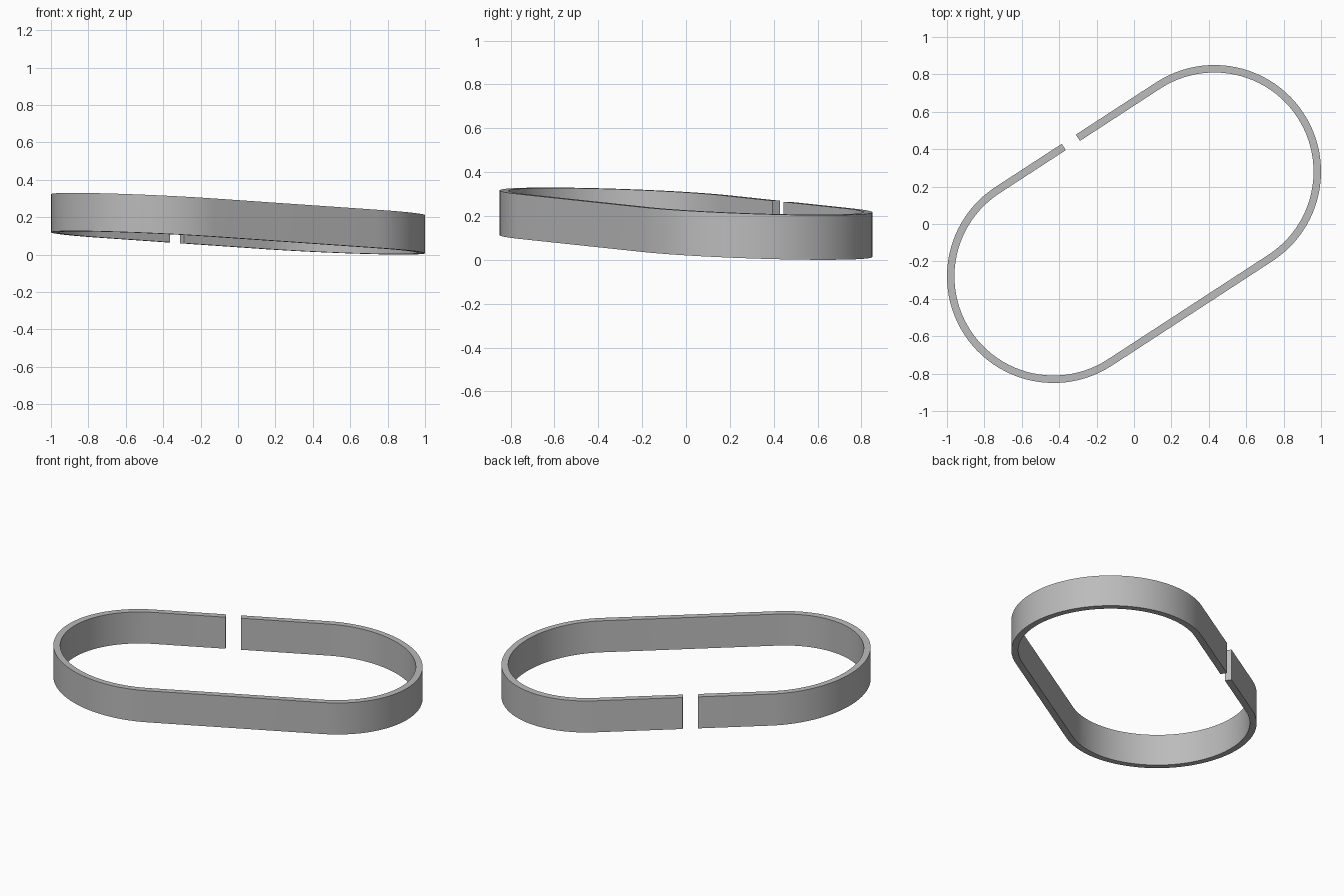
import bpy, bmesh, math
from mathutils import Vector

cube = bpy.data.objects.get("Cube")
if cube:
    bpy.data.objects.remove(cube, do_unlink=True)

RADIUS, WALL, HEIGHT = 0.57, 0.04, 0.204
CENTRE = Vector((0.43, 0.28))          # centre of the far rounded end
along = CENTRE.normalized()
outward = Vector((-along.y, along.x))  # towards the split straight side
HALF = CENTRE.length
GAP = (-0.09, 0.0)                     # split, measured along the straight side
STEPS = 48


def slope(p):
    """Height of the lower rim, which lies in a gently tilted plane."""
    return 0.063 - 0.046 * p.x - 0.0355 * p.y


# Centre path: (point, normal) pairs from one side of the split to the other
path = [(along * GAP[1], outward)]
for sign in (1, -1):
    for i in range(STEPS + 1):
        a = math.pi * i / STEPS
        n = (outward * math.cos(a) + along * math.sin(a)) * sign
        path.append((along * HALF * sign, n))
path.append((along * GAP[0], outward))

# Sweep a rectangular section along the path
bm = bmesh.new()
rings = []
for base, n in path:
    ring = []
    for r, h in ((RADIUS, 0), (RADIUS, HEIGHT),
                 (RADIUS - WALL, HEIGHT), (RADIUS - WALL, 0)):
        p = base + n * r
        ring.append(bm.verts.new((p.x, p.y, slope(p) + h)))
    rings.append(ring)
for a, b in zip(rings, rings[1:]):
    for k in range(4):
        m = (k + 1) % 4
        bm.faces.new((a[k], a[m], b[m], b[k]))
bm.faces.new(rings[0])
bm.faces.new(rings[-1])
bmesh.ops.recalc_face_normals(bm, faces=bm.faces)

mesh = bpy.data.meshes.new("split_band")
bm.to_mesh(mesh)
bm.free()
band = bpy.data.objects.new("split_band", mesh)
bpy.context.collection.objects.link(band)

# Plain grey material
grey = bpy.data.materials.new("plain grey")
grey.use_nodes = True
colour = (0.5, 0.5, 0.5, 1)
grey.diffuse_color = colour
grey.node_tree.nodes["Principled BSDF"].inputs["Base Color"].default_value = colour
mesh.materials.append(grey)

# Smooth curved walls, crisp rims
bpy.ops.object.select_all(action="DESELECT")
band.select_set(True)
bpy.context.view_layer.objects.active = band
bpy.ops.object.shade_smooth_by_angle(angle=math.radians(30))
